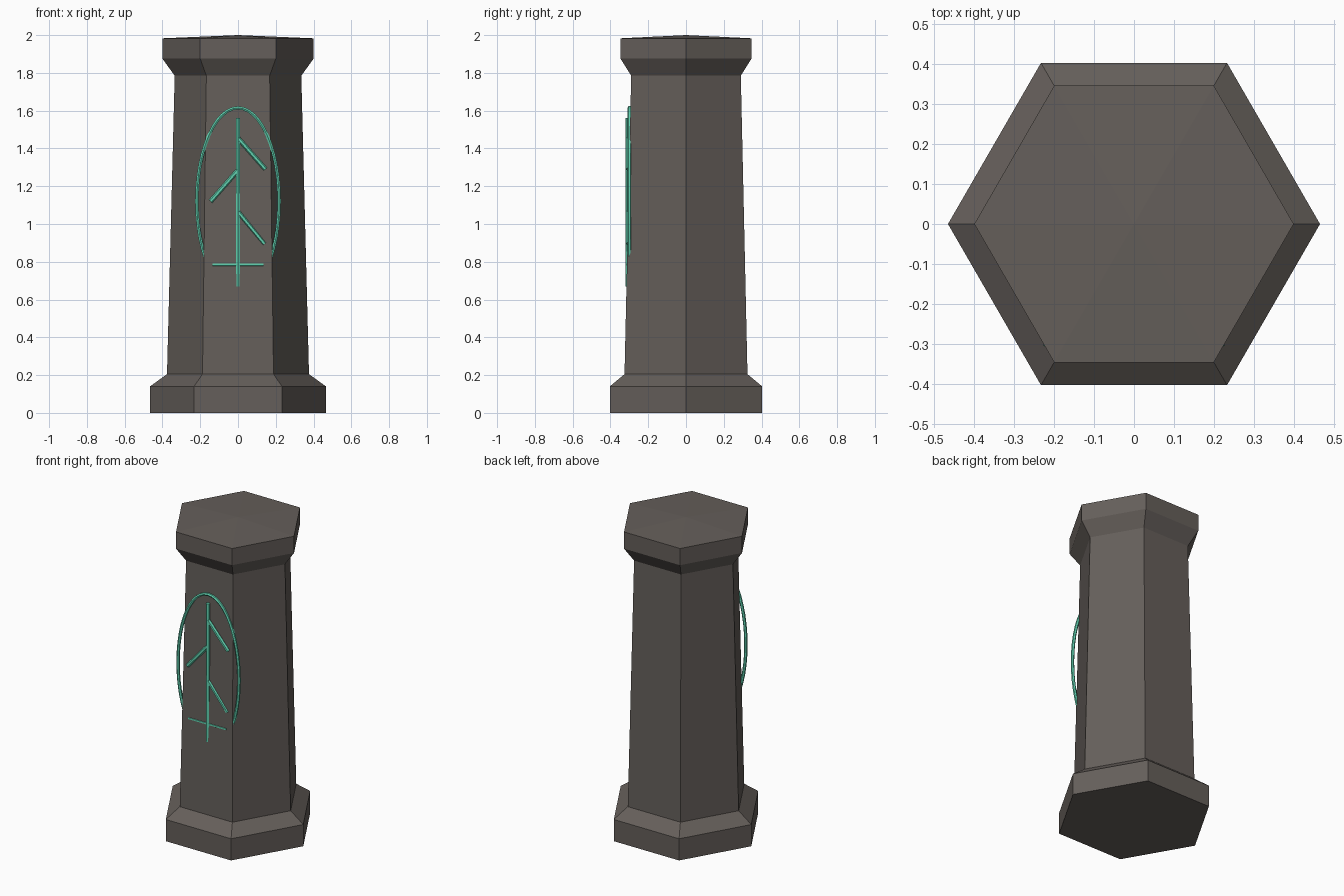
import bpy
import bmesh
from math import cos, sin, pi
from mathutils import Vector

if "Cube" in bpy.data.objects:
    bpy.data.objects.remove(bpy.data.objects["Cube"], do_unlink=True)


def material(name, rgb):
    m = bpy.data.materials.new(name)
    m.use_nodes = True
    m.diffuse_color = (*rgb, 1)
    m.node_tree.nodes["Principled BSDF"].inputs["Base Color"].default_value = (*rgb, 1)
    return m


stone = material("dark stone", (0.13, 0.114, 0.103))
glow = material("teal rune", (0.12, 0.65, 0.44))


def finish(name, bm, mat):
    bmesh.ops.recalc_face_normals(bm, faces=bm.faces)
    mesh = bpy.data.meshes.new(name)
    bm.to_mesh(mesh)
    bm.free()
    mesh.materials.append(mat)
    obj = bpy.data.objects.new(name, mesh)
    bpy.context.collection.objects.link(obj)
    return obj


def hex_stack(name, profile, peak=None):
    """Six-sided solid through (radius, height) rings, optionally peaked."""
    bm = bmesh.new()
    rings = [[bm.verts.new((r * cos(i * pi / 3), r * sin(i * pi / 3), z))
              for i in range(6)] for r, z in profile]
    for low, high in zip(rings, rings[1:]):
        for i in range(6):
            j = (i + 1) % 6
            bm.faces.new((low[i], low[j], high[j], high[i]))
    bm.faces.new(rings[0][::-1])
    if peak is None:
        bm.faces.new(rings[-1])
    else:
        tip = bm.verts.new((0, 0, peak))
        for i in range(6):
            bm.faces.new((rings[-1][i], rings[-1][(i + 1) % 6], tip))
    return finish(name, bm, stone)


def stroke(name, start, end, radius, y=-0.306):
    """Thin rod between two (x, z) points on the front."""
    a, b = Vector((start[0], y, start[1])), Vector((end[0], y, end[1]))
    bm = bmesh.new()
    bmesh.ops.create_cone(bm, cap_ends=True, segments=6, radius1=radius,
                          radius2=radius, depth=(b - a).length)
    bm.transform((b - a).to_track_quat("Z", "Y").to_matrix().to_4x4())
    bmesh.ops.translate(bm, verts=bm.verts, vec=(a + b) / 2)
    return finish(name, bm, glow)


# Stone pillar
hex_stack("base", [(0.466, 0), (0.466, 0.14), (0.376, 0.205)])
hex_stack("shaft", [(0.376, 0.2), (0.335, 1.79)])
hex_stack("cap", [(0.335, 1.785), (0.4, 1.875), (0.4, 1.983)], peak=2.0)

# Rune strokes
stroke("rune_stave", (0, 0.67), (0, 1.56), 0.013)
stroke("rune_upper_branch", (0, 1.455), (0.145, 1.29), 0.012)
stroke("rune_middle_branch", (0, 1.285), (-0.145, 1.12), 0.012)
stroke("rune_lower_branch", (0, 1.065), (0.14, 0.895), 0.012)
stroke("rune_foot_bar", (-0.135, 0.785), (0.135, 0.785), 0.01)

# Oval ring, its lower end sunk into the sloping shaft
curve = bpy.data.curves.new("rune_ring", "CURVE")
curve.dimensions = "3D"
curve.bevel_depth = 0.01
curve.bevel_resolution = 1
spline = curve.splines.new("POLY")
steps = 48
spline.points.add(steps - 1)
for i, p in enumerate(spline.points):
    t = 2 * pi * i / steps
    p.co = (0.218 * cos(t), -0.3, 1.12 + 0.495 * sin(t), 1)
spline.use_cyclic_u = True
curve.materials.append(glow)
ring = bpy.data.objects.new("rune_ring", curve)
bpy.context.collection.objects.link(ring)
bpy.ops.object.select_all(action="DESELECT")
ring.select_set(True)
bpy.context.view_layer.objects.active = ring
bpy.ops.object.convert(target="MESH")
bpy.ops.object.shade_smooth_by_angle()
